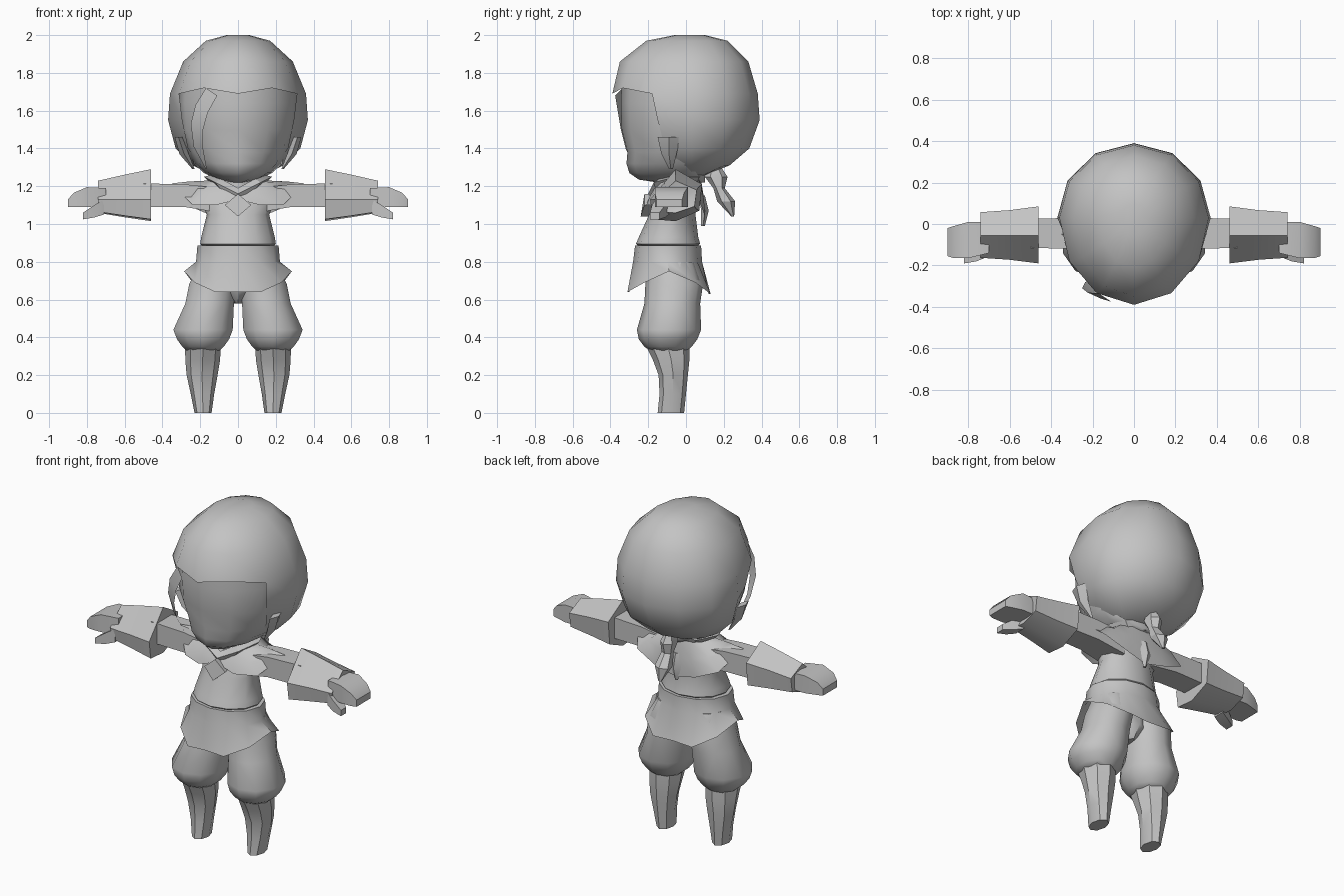
import bpy, bmesh, math

grey = bpy.data.materials.new("plain grey")
grey.diffuse_color = (0.55, 0.55, 0.55, 1)


def finish(name, bm, mirror=False, angle=45):
    bmesh.ops.recalc_face_normals(bm, faces=bm.faces[:])
    me = bpy.data.meshes.new(name)
    bm.to_mesh(me)
    bm.free()
    ob = bpy.data.objects.new(name, me)
    bpy.context.collection.objects.link(ob)
    me.materials.append(grey)
    if mirror:
        ob.modifiers.new("Mirror", 'MIRROR').use_mirror_merge = False
    bpy.ops.object.select_all(action='DESELECT')
    ob.select_set(True)
    bpy.context.view_layer.objects.active = ob
    bpy.ops.object.shade_smooth_by_angle(angle=math.radians(angle))
    return ob


def loft(name, rings, caps=(True, True), mirror=False, skip=None, angle=45):
    """Join equal closed rings of points; skip(row, column) leaves holes."""
    bm = bmesh.new()
    vs = [[bm.verts.new(p) for p in r] for r in rings]
    n = len(vs[0])
    for i in range(len(vs) - 1):
        for j in range(n):
            if not (skip and skip(i, j)):
                k = (j + 1) % n
                bm.faces.new((vs[i][j], vs[i][k], vs[i + 1][k], vs[i + 1][j]))
    for use, r in zip(caps, (vs[0], vs[-1])):
        if use:
            bm.faces.new(r)
    return finish(name, bm, mirror, angle)


def ring(z, rx, yf, yb, n=12, cx=0, cy=None):
    """Horizontal ring, starting at the front, with separate front and back depth."""
    cy = (yf + yb) / 2 if cy is None else cy
    pts = []
    for j in range(n):
        a = 2 * math.pi * j / n
        c = math.cos(a)
        pts.append((cx + rx * math.sin(a), cy + c * (yf - cy) if c > 0 else cy - c * (yb - cy), z))
    return pts


def both(half):
    """Complete a half outline (front to back) into a closed ring."""
    return half + [(-x, y, z) for x, y, z in half[-2:0:-1]]


# hair shell, open over the face
hair = [ring(z, rx, f, b, cy=0.03) for z, rx, f, b in [
    (2.0, .06, -.06, .1), (1.97, .17, -.21, .22), (1.86, .29, -.35, .33),
    (1.69, .36, -.39, .38), (1.55, .37, -.33, .39), (1.40, .33, -.25, .335),
    (1.31, .24, -.19, .23), (1.25, .12, -.1, .08)]]
for j in (1, 11):
    hair[3][j] = (hair[3][j][0], hair[3][j][1], 1.72)
for r in hair[4:]:
    for j in (2, 10):
        r[j] = (r[j][0] * .92, r[j][1], r[j][2])
loft("hair", hair, skip=lambda i, j: i >= 3 and j in (0, 1, 10, 11), angle=60)

# face
loft("face", [ring(z, rx, f, .1, cy=0) for z, rx, f in [
    (1.75, .32, -.34), (1.64, .325, -.345), (1.5, .315, -.34), (1.38, .27, -.31),
    (1.32, .235, -.315), (1.27, .18, -.30), (1.235, .11, -.25), (1.22, .04, -.15)]], angle=60)

# loose front strand
bm = bmesh.new()
rows = [[bm.verts.new(p) for p in r] for r in [
    ((-.17, -.335, 1.72), (-.11, -.375, 1.68)), ((-.225, -.33, 1.63), (-.16, -.36, 1.59)),
    ((-.25, -.31, 1.53), (-.185, -.345, 1.5)), ((-.235, -.28, 1.41), (-.185, -.32, 1.4)),
    ((-.17, -.26, 1.29), (-.165, -.265, 1.29))]]
for a, b in zip(rows, rows[1:]):
    bm.faces.new((a[0], a[1], b[1], b[0]))
finish("front_strand", bm)

# pointed locks beside the cheeks
loft("side_lock", [ring(1.46, .02, -.15, -.03, 4, .315), ring(1.37, .025, -.13, -.05, 4, .285),
                   ring(1.29, .006, -.09, -.07, 4, .235)], mirror=True)

# ponytail
loft("ponytail", [ring(z, rx, f, b, 6) for z, rx, f, b in [
    (1.31, .02, .12, .18), (1.25, .045, .10, .22), (1.19, .035, .145, .205),
    (1.12, .05, .165, .26), (1.04, .01, .24, .255)]], angle=30)

# neck and crossed collar
loft("neck", [ring(1.1, .09, -.14, .04, 8), ring(1.27, .08, -.13, .03, 8)])
loft("collar", [both([(0, -.19, 1.13), (.09, -.16, 1.18), (.14, -.05, 1.21), (.09, .06, 1.22), (0, .08, 1.22)]),
                both([(0, -.2, 1.16), (.12, -.17, 1.22), (.18, -.05, 1.25), (.12, .07, 1.25), (0, .09, 1.25)]),
                both([(0, -.17, 1.19), (.09, -.14, 1.24), (.14, -.05, 1.26), (.09, .04, 1.26), (0, .06, 1.26)])],
     caps=(False, False), angle=30)

# scarf knot and the tail behind it
loft("scarf_knot", [[(0, y, 1.16), (.07 * s, y, 1.10), (0, y - .02, 1.04), (-.07 * s, y, 1.10)]
                    for y, s in ((-.17, .8), (-.22, 1))])
loft("scarf_tail", [ring(1.15, .03, .07, .1, 4), ring(1.07, .035, .08, .12, 4), ring(.99, .01, .08, .1, 4)])

# shoulder cape
loft("cape", [
    both([(0, -.17, 1.17), (.07, -.16, 1.20), (.13, -.13, 1.22), (.16, -.05, 1.23),
          (.13, .04, 1.23), (.07, .07, 1.23), (0, .08, 1.23)]),
    both([(0, -.19, 1.15), (.1, -.19, 1.15), (.19, -.16, 1.17), (.26, -.05, 1.225),
          (.2, .075, 1.17), (.1, .095, 1.14), (0, .095, 1.12)]),
    both([(0, -.2, 1.13), (.12, -.21, 1.10), (.24, -.16, 1.10), (.35, -.05, 1.215),
          (.27, .08, 1.1), (.13, .1, 1.04), (0, .095, 1.01)])], caps=(False, False))

# torso with a rolled hem
loft("torso", [ring(z, rx, f, b) for z, rx, f, b in [
    (.875, .18, -.24, .05), (.895, .2, -.265, .075), (.93, .195, -.25, .065),
    (1.05, .165, -.195, .05), (1.13, .2, -.17, .06), (1.19, .15, -.14, .05)]])

# flared skirt, hem raised at the hips
hem = [(0, -.3, .64), (.12, -.31, .64), (.23, -.22, .69), (.285, -.09, .75),
       (.24, .05, .69), (.13, .13, .63), (0, .12, .63)]
loft("skirt", [ring(.885, .215, -.27, .08), ring(.8, .222, -.28, .085), both(hem)],
     caps=(True, False))

# puffed breeches
loft("breeches_leg", [ring(z, rx, f, b, 10, cx) for z, cx, rx, f, b in [
    (.80, .11, .10, -.2, .05), (.68, .135, .13, -.215, .09), (.58, .15, .135, -.22, .075),
    (.44, .185, .165, -.26, .08), (.39, .185, .145, -.25, .06), (.35, .185, .115, -.22, .03),
    (.33, .185, .09, -.19, .01)]], mirror=True)
loft("breeches_seat", [ring(.8, .15, -.2, .04, 8), ring(.65, .1, -.18, .05, 8), ring(.58, .02, -.12, 0, 8)])

# shins tapering to blunt feet
loft("shin", [ring(z, rx, f, b, 8, cx) for z, cx, rx, f, b in [
    (.37, .185, .095, -.22, .02), (.28, .187, .092, -.175, .018), (.2, .19, .082, -.145, .01),
    (.1, .188, .062, -.14, 0), (0, .185, .045, -.15, -.01)]], mirror=True, angle=40)

# upper arms
box = lambda x, y0, y1, z0, z1: [(x, y0, z0), (x, y1, z0), (x, y1, z1), (x, y0, z1)]
loft("arm", [box(.1, -.13, .04, 1.06, 1.19), box(.28, -.12, .03, 1.09, 1.21),
             box(.5, -.115, .025, 1.09, 1.215)], mirror=True, angle=30)

# wide cuffs
cuff = lambda x, s, t: [(x, y * s - .055, z * t + 1.13) for y, z in
                        [(0, .16), (.14, .08), (.125, -.06), (0, -.115), (-.12, -.105), (-.135, 0)]]
loft("cuff", [cuff(.46, 1, 1), cuff(.6, .87, .82), cuff(.74, .8, .62), cuff(.73, .5, .4)],
     caps=(True, True), mirror=True, angle=30)

# mitten hands with thumbs
loft("hand", [box(.7, -.14, .01, 1.09, 1.19), box(.8, -.165, .01, 1.09, 1.195),
              box(.87, -.165, -.01, 1.09, 1.165), box(.9, -.155, -.02, 1.09, 1.13)],
     mirror=True, angle=30)
loft("thumb", [box(.71, -.16, -.09, 1.05, 1.13), box(.76, -.18, -.11, 1.035, 1.1),
               box(.82, -.19, -.14, 1.025, 1.06)], mirror=True, angle=30)
